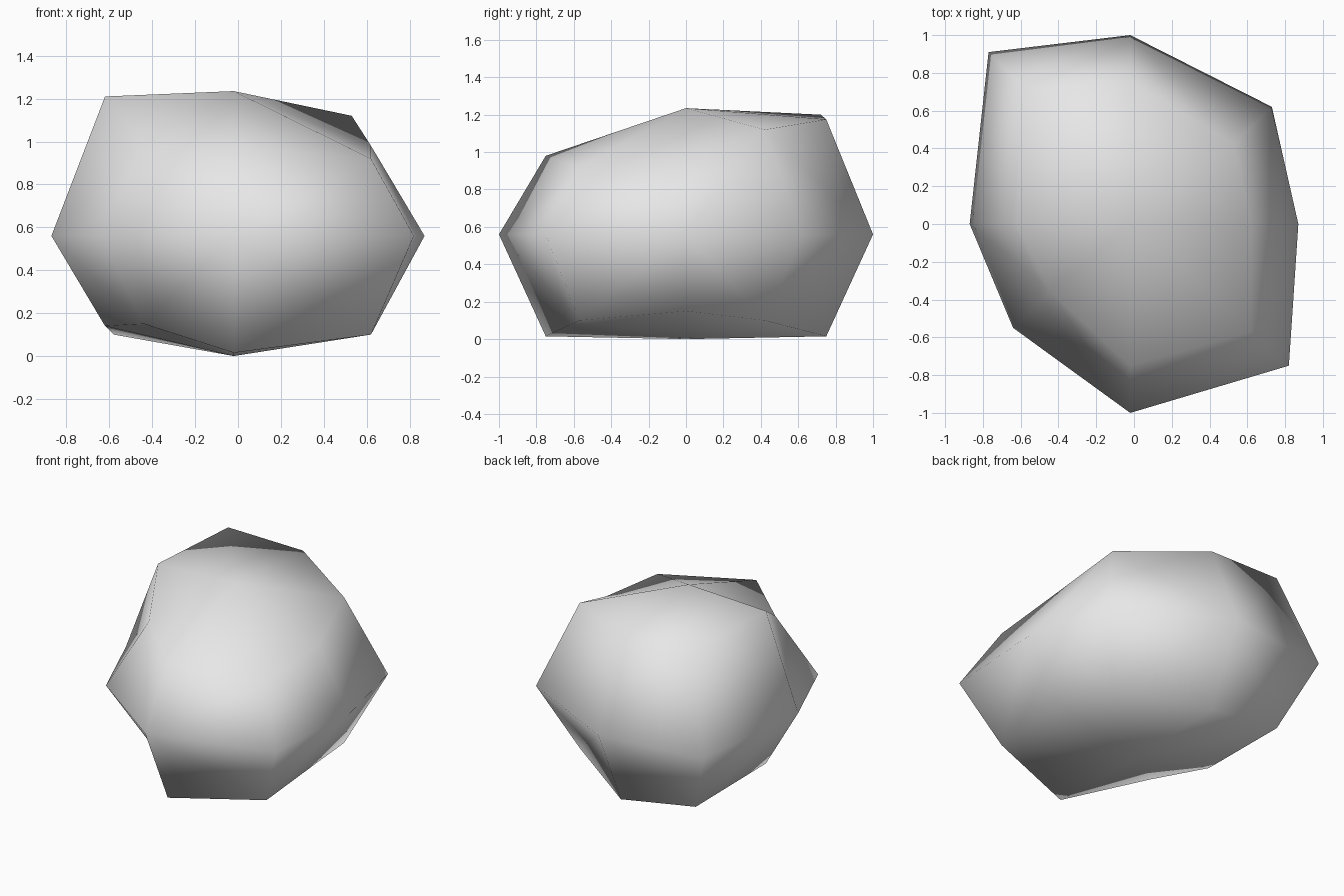
import bpy
import bmesh
from mathutils import Vector

cube = bpy.data.objects.get("Cube")
if cube:
    bpy.data.objects.remove(cube, do_unlink=True)

MID_Z = 0.56

# Columns of the boulder, keyed by x and y direction:
# waist outline point, rim point, rim top height, rim bottom height
columns = {
    (1, -1): ((0.82, -0.75), (0.62, -0.57), 0.92, 0.10),
    (1, 0): ((0.87, 0.0), (0.62, 0.0), 0.98, 0.15),
    (1, 1): ((0.73, 0.62), (0.53, 0.42), 1.12, 0.10),
    (0, 1): ((-0.02, 1.0), (-0.02, 0.75), 1.175, 0.015),
    (-1, 1): ((-0.77, 0.91), (-0.58, 0.72), 1.20, 0.10),
    (-1, 0): ((-0.87, 0.0), (-0.62, 0.0), 1.21, 0.14),
    (-1, -1): ((-0.64, -0.55), (-0.44, -0.36), 0.99, 0.15),
    (0, -1): ((-0.02, -1.0), (-0.02, -0.75), 0.98, 0.015),
    (0, 0): (None, (-0.02, 0.0), 1.235, 0.0),
}

bm = bmesh.new()
verts = {}
for (sx, sy), (waist, rim, top, bottom) in columns.items():
    verts[sx, sy, 1] = bm.verts.new((*rim, top))
    verts[sx, sy, -1] = bm.verts.new((*rim, bottom))
    if waist:
        verts[sx, sy, 0] = bm.verts.new((*waist, MID_Z))

# Four quads on each of the six sides, each running from corner to side centre
signs = (-1, 1)
for axis in range(3):
    u, v = (axis + 1) % 3, (axis + 2) % 3
    for side in signs:
        for a in signs:
            for b in signs:
                keys = []
                for p, q in ((a, b), (0, b), (0, 0), (a, 0)):
                    key = [0, 0, 0]
                    key[axis], key[u], key[v] = side, p, q
                    keys.append(tuple(key))
                c, e1, m, e2 = (Vector(k) for k in keys)
                if (e1 - c).cross(e2 - c)[axis] * side < 0:
                    keys[1], keys[3] = keys[3], keys[1]
                bm.faces.new([verts[k] for k in keys])

for face in bm.faces:
    face.smooth = True

mesh = bpy.data.meshes.new("boulder")
bm.to_mesh(mesh)
bm.free()

# Plain stone colour
stone = bpy.data.materials.new("light_grey_stone")
stone.use_nodes = True
colour = (0.8, 0.8, 0.8, 1.0)
stone.diffuse_color = colour
stone.node_tree.nodes["Principled BSDF"].inputs["Base Color"].default_value = colour
mesh.materials.append(stone)

boulder = bpy.data.objects.new("boulder", mesh)
bpy.context.collection.objects.link(boulder)
